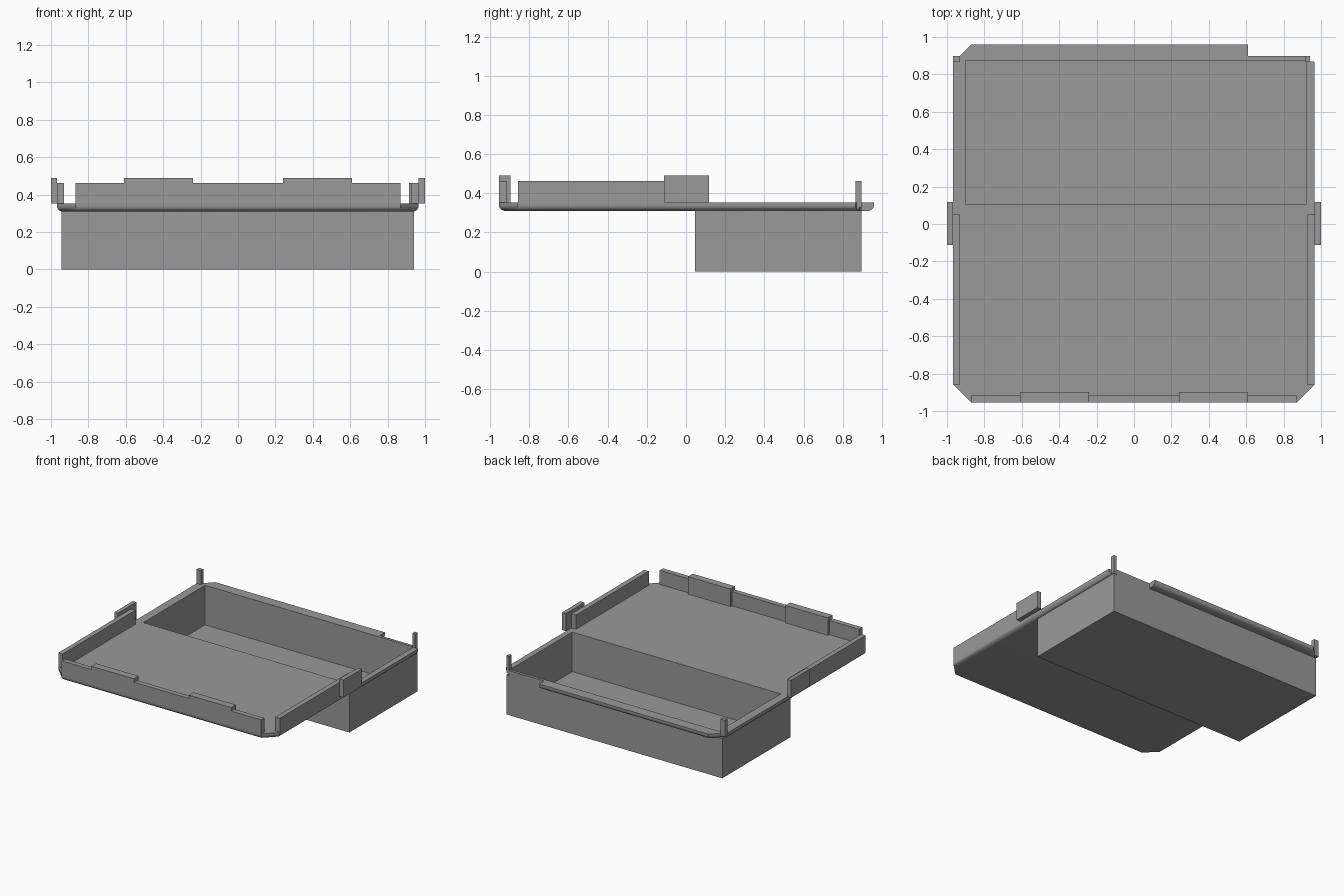
import bpy, bmesh

if "Cube" in bpy.data.objects:
    bpy.data.objects.remove(bpy.data.objects["Cube"])

grey = bpy.data.materials.new("plain grey")
grey.diffuse_color = (0.32, 0.32, 0.32, 1)
grey.use_nodes = True
grey.node_tree.nodes["Principled BSDF"].inputs["Base Color"].default_value = grey.diffuse_color


def add_object(name, bm):
    bmesh.ops.recalc_face_normals(bm, faces=bm.faces)
    mesh = bpy.data.meshes.new(name)
    bm.to_mesh(mesh)
    bm.free()
    mesh.materials.append(grey)
    ob = bpy.data.objects.new(name, mesh)
    bpy.context.collection.objects.link(ob)
    return ob


def prism(name, outline, z0, z1, round_bottom=0.0):
    """Extrude an outline upwards, optionally rounding its lower rim."""
    bm = bmesh.new()
    base = bm.faces.new([bm.verts.new((x, y, z0)) for x, y in outline])
    rim = list(base.edges)
    ext = bmesh.ops.extrude_face_region(bm, geom=[base], use_keep_orig=True)
    for v in ext["geom"]:
        if isinstance(v, bmesh.types.BMVert):
            v.co.z = z1
    if round_bottom:
        bmesh.ops.bevel(bm, geom=rim, offset=round_bottom, segments=5,
                        profile=0.5, affect='EDGES')
    return add_object(name, bm)


def box(name, x0, x1, y0, y1, z0, z1):
    return prism(name, [(x0, y0), (x1, y0), (x1, y1), (x0, y1)], z0, z1)


def cut(ob, cutter):
    mod = ob.modifiers.new("cut", 'BOOLEAN')
    mod.operation = 'DIFFERENCE'
    mod.solver = 'EXACT'
    mod.object = cutter
    bpy.context.view_layer.objects.active = ob
    bpy.ops.object.modifier_apply(modifier=mod.name)


# Main plate: chamfered corners and rounded lower rim
plate = prism("base_plate",
              [(-0.87, -0.955), (0.87, -0.955), (0.965, -0.86), (0.965, 0.865),
               (0.87, 0.96), (-0.87, 0.96), (-0.968, 0.862), (-0.968, -0.857)],
              0.31, 0.352, 0.03)

# Deep tray under the rear half
tray = box("deep_tray", -0.945, 0.94, 0.045, 0.897, 0.0, 0.312)

# Tray cavity, and notches at the rear right corner of the plate
cavity = box("cavity_cutter", -0.9, 0.92, 0.105, 0.875, 0.04, 0.6)
notch = box("notch_cutter", 0.61, 1.2, 0.897, 1.2, 0.1, 0.6)
side_notch = box("side_notch_cutter", 0.94, 1.2, 0.87, 1.2, 0.1, 0.6)
cut(plate, cavity)
cut(tray, cavity)
cut(plate, notch)
cut(plate, side_notch)
for c in (cavity, notch, side_notch):
    bpy.data.objects.remove(c)

# Front wall with two taller, thicker tabs
wall = (-0.955, -0.915, 0.35, 0.463)
for name, x0, x1 in (("left", -0.87, -0.61), ("middle", -0.24, 0.24),
                     ("right", 0.61, 0.87)):
    box("front_wall_" + name, x0, x1, *wall)
for name, x0, x1 in (("left", -0.61, -0.24), ("right", 0.24, 0.61)):
    box("front_tab_" + name, x0, x1, -0.955, -0.897, 0.35, 0.49)

# Side walls and the clips outside them
box("side_wall_left", -0.968, -0.93, -0.857, 0.05, 0.35, 0.463)
box("side_wall_right", 0.925, 0.965, -0.857, 0.05, 0.35, 0.463)
box("side_clip_left", -1.0, -0.968, -0.113, 0.118, 0.352, 0.49)
box("side_clip_right", 0.965, 1.0, -0.113, 0.118, 0.352, 0.49)

# Thin posts at the rear corners
box("rear_post_left", -0.968, -0.93, 0.865, 0.897, 0.33, 0.463)
box("rear_post_right", 0.915, 0.94, 0.865, 0.897, 0.33, 0.463)

# Smooth only the rounded rim
bpy.ops.object.select_all(action='DESELECT')
plate.select_set(True)
bpy.context.view_layer.objects.active = plate
bpy.ops.object.shade_smooth_by_angle(angle=0.6)
